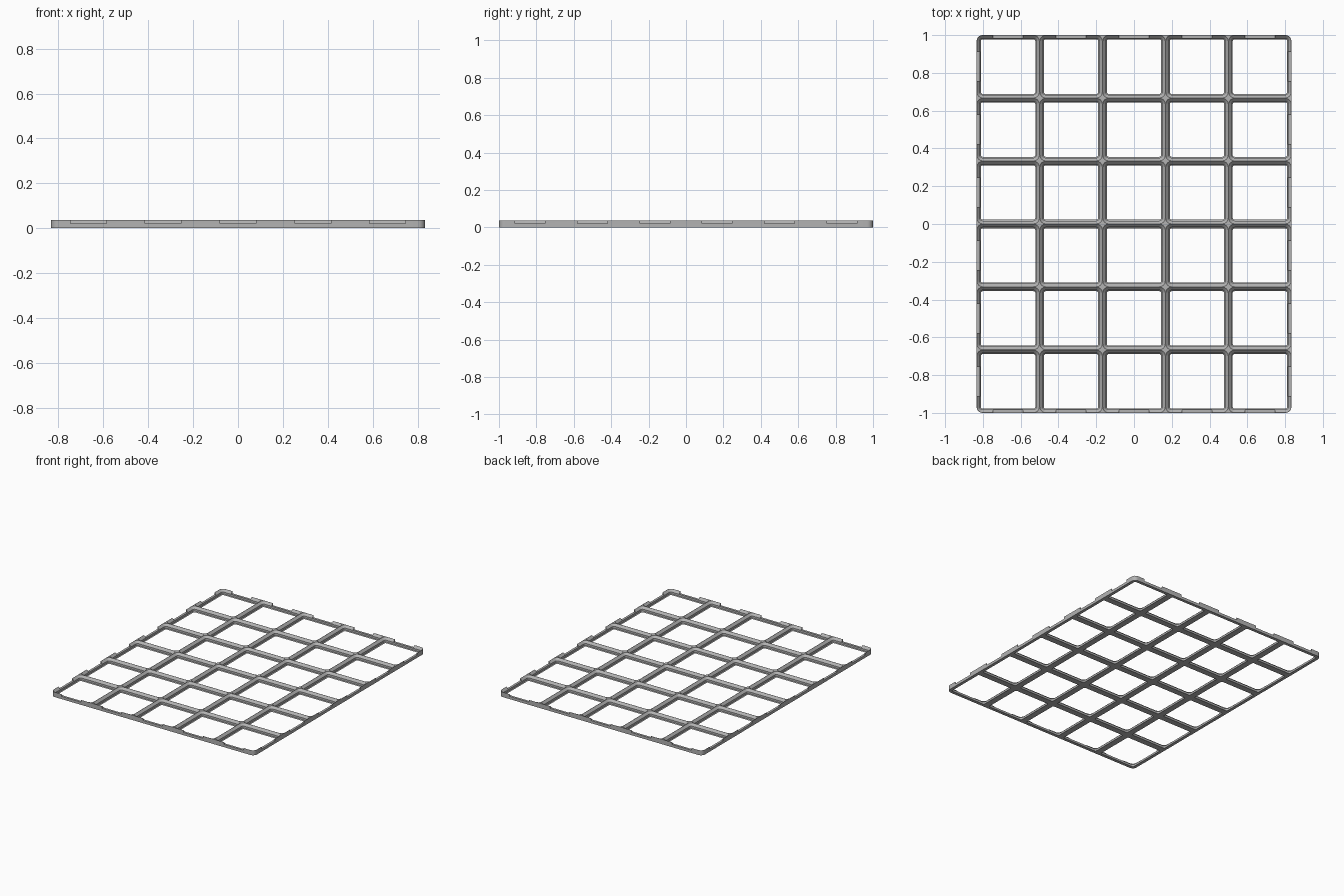
import bpy, bmesh
from math import sin, cos, pi
from mathutils import Matrix, Vector

if "Cube" in bpy.data.objects:
    bpy.data.objects.remove(bpy.data.objects["Cube"], do_unlink=True)

COLS, ROWS = 5, 6
CELL = 1 / 3
HEIGHT = 0.036
STEP = 0.02            # height where the upper chamfer starts
RADIUS = 0.032
HALF_X, HALF_Y = COLS * CELL / 2, ROWS * CELL / 2

grey = bpy.data.materials.new("plain grey")
grey.use_nodes = True
grey.diffuse_color = (0.45, 0.45, 0.45, 1)
grey.node_tree.nodes["Principled BSDF"].inputs["Base Color"].default_value = grey.diffuse_color


def rounded_loop(bm, cx, cy, hx, hy, r, z, steps=6):
    """Ring of vertices along a rounded rectangle."""
    ring = []
    for i, (sx, sy) in enumerate([(1, 1), (-1, 1), (-1, -1), (1, -1)]):
        for k in range(steps + 1):
            a = (i + k / steps) * pi / 2
            ring.append(bm.verts.new((cx + sx * (hx - r) + r * cos(a),
                                      cy + sy * (hy - r) + r * sin(a), z)))
    return ring


def loft(bm, cx, cy, hx, hy, profile):
    """Closed solid through (inset, z) levels of a rounded rectangle."""
    rings = [rounded_loop(bm, cx, cy, hx - d, hy - d, RADIUS - d, z) for d, z in profile]
    n = len(rings[0])
    for low, high in zip(rings, rings[1:]):
        for i in range(n):
            j = (i + 1) % n
            bm.faces.new((low[i], low[j], high[j], high[i]))
    bm.faces.new(rings[0][::-1])
    bm.faces.new(rings[-1])


def make_object(name, bm):
    mesh = bpy.data.meshes.new(name)
    bm.to_mesh(mesh)
    bm.free()
    obj = bpy.data.objects.new(name, mesh)
    bpy.context.collection.objects.link(obj)
    mesh.materials.append(grey)
    return obj


def centres(count):
    return [(i - (count - 1) / 2) * CELL for i in range(count)]


# Solid plate with rounded corners
bm = bmesh.new()
loft(bm, 0, 0, HALF_X, HALF_Y, [(0, 0), (0, HEIGHT)])
plate = make_object("grid_plate", bm)

# Stepped pocket for every cell: chamfer, straight wall, chamfer
pocket = [(0.0226, -0.01), (0.0226, 0), (0.0171, 0.0055), (0.0171, STEP),
          (0.001, HEIGHT), (0.001, HEIGHT + 0.01)]
bm = bmesh.new()
for x in centres(COLS):
    for y in centres(ROWS):
        loft(bm, x, y, CELL / 2, CELL / 2, pocket)
pockets = make_object("pocket_cutter", bm)

# Notches in the outer rim, one at the middle of each cell side
spots = [(x, s * HALF_Y, 0.16, 0.05) for x in centres(COLS) for s in (-1, 1)]
spots += [(s * HALF_X, y, 0.05, 0.16) for y in centres(ROWS) for s in (-1, 1)]
bm = bmesh.new()
for x, y, w, d in spots:
    place = Matrix.Translation((x, y, STEP + 0.025)) @ Matrix.Diagonal((w, d, 0.05, 1))
    bmesh.ops.create_cube(bm, size=1, matrix=place)
notches = make_object("notch_cutter", bm)

# Cut the plate, then drop the cutters
bpy.context.view_layer.objects.active = plate
plate.select_set(True)
for cutter in (pockets, notches):
    cutter.hide_render = True
    mod = plate.modifiers.new(cutter.name, "BOOLEAN")
    mod.operation = "DIFFERENCE"
    mod.solver = "EXACT"
    mod.object = cutter
    bpy.ops.object.modifier_apply(modifier=mod.name)
    bpy.data.objects.remove(cutter, do_unlink=True)
bpy.ops.object.shade_smooth_by_angle(angle=pi / 6)
